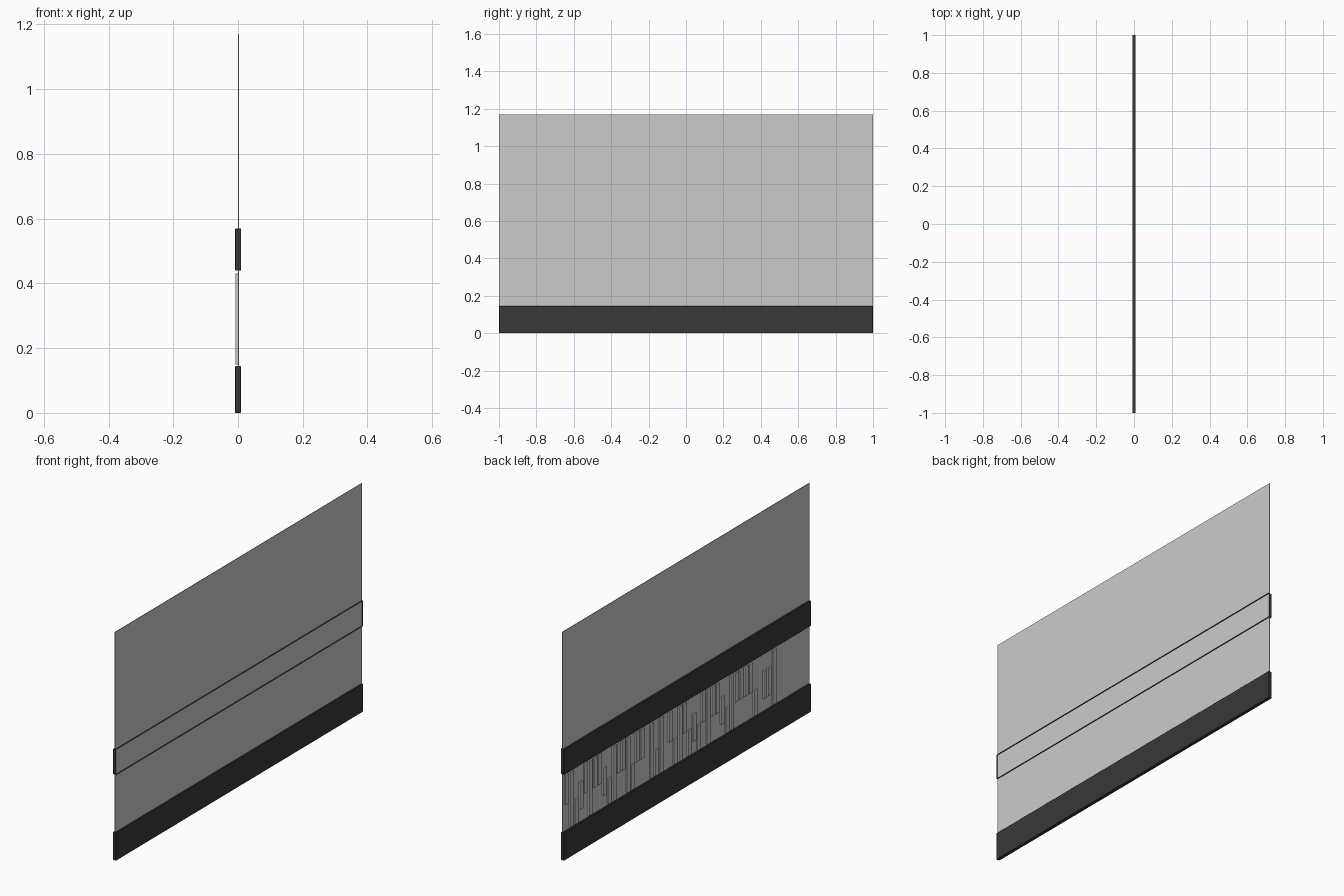
import bpy, bmesh

if "Cube" in bpy.data.objects:
    bpy.data.objects.remove(bpy.data.objects["Cube"])

dark = bpy.data.materials.new("dark_trim")
dark.diffuse_color = (0.04, 0.04, 0.04, 1)
dark.use_nodes = True
dark.node_tree.nodes["Principled BSDF"].inputs["Base Color"].default_value = dark.diffuse_color


def add_box(bm, x0, x1, y0, y1, z0, z1):
    verts = bmesh.ops.create_cube(bm, size=1)["verts"]
    for v in verts:
        v.co.x = x1 if v.co.x > 0 else x0
        v.co.y = y1 if v.co.y > 0 else y0
        v.co.z = z1 if v.co.z > 0 else z0


def make_object(name, bm, material=None, bevel=0):
    mesh = bpy.data.meshes.new(name)
    bm.to_mesh(mesh)
    bm.free()
    ob = bpy.data.objects.new(name, mesh)
    bpy.context.collection.objects.link(ob)
    if material:
        mesh.materials.append(material)
    if bevel:
        mod = ob.modifiers.new("soft_edges", "BEVEL")
        mod.width = bevel
        mod.segments = 1
    return ob


# Tall thin sheet
bm = bmesh.new()
add_box(bm, 0.0, 0.003, -0.999, 0.999, 0.005, 1.17)
make_object("panel_sheet", bm)

# Solid dark base board, visible on both sides
bm = bmesh.new()
add_box(bm, -0.009, 0.009, -1, 1, 0, 0.145)
make_object("base_board", bm, dark, 0.002)

# Middle rail: a shallow frame whose right side is open to the sheet
bm = bmesh.new()
add_box(bm, -0.009, 0.009, -1, 1, 0.44, 0.57)
bm.normal_update()
bmesh.ops.delete(bm, geom=[f for f in bm.faces if f.normal.x > 0.5],
                 context="FACES_ONLY")
make_object("middle_rail", bm, dark, 0.002)

# Vertical strips on the left side: Upper, Lower, Middle, Full height
spans = {"U": (0.28, 0.43), "L": (0.15, 0.28), "M": (0.21, 0.35), "F": (0.15, 0.43)}
pattern = "UFLMUFUUMLFUUFLUU FLF ULFULMLUFUUMLFUUUUL MMF"
step = 1.68 / (len(pattern) - 1)
bm = bmesh.new()
for i, kind in enumerate(pattern):
    if kind in spans:
        y = 0.97 - i * step
        z0, z1 = spans[kind]
        add_box(bm, -0.007, 0.0, y - 0.014, y + 0.014, z0, z1)
make_object("vertical_strips", bm)
